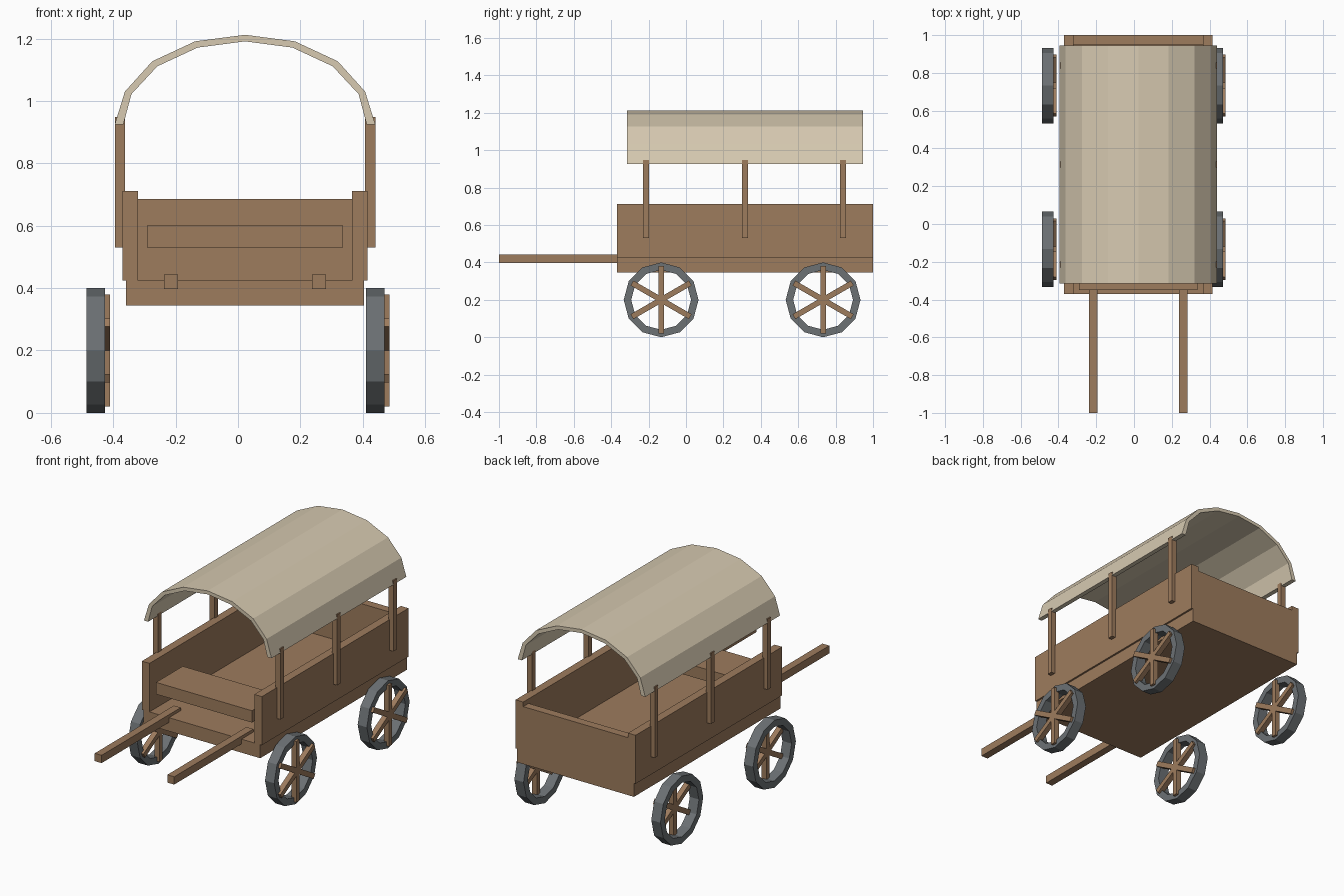
import bpy, bmesh, math
from mathutils import Matrix

if "Cube" in bpy.data.objects:
    bpy.data.objects.remove(bpy.data.objects["Cube"], do_unlink=True)

CX = 0.0225  # centre line of the wagon body


def material(name, rgb):
    m = bpy.data.materials.new(name)
    m.use_nodes = True
    color = (*rgb, 1)
    m.diffuse_color = color
    m.node_tree.nodes["Principled BSDF"].inputs["Base Color"].default_value = color
    return m


wood = material("brown_wood", (0.34, 0.2, 0.11))
iron = material("grey_iron", (0.15, 0.165, 0.175))
canvas = material("cream_canvas", (0.68, 0.59, 0.44))


def finish(name, bm, mat):
    bmesh.ops.recalc_face_normals(bm, faces=bm.faces)
    mesh = bpy.data.meshes.new(name)
    bm.to_mesh(mesh)
    bm.free()
    mesh.materials.append(mat)
    ob = bpy.data.objects.new(name, mesh)
    bpy.context.collection.objects.link(ob)
    return ob


def add_box(bm, x, y, z, turn=Matrix()):
    size = [b - a for a, b in (x, y, z)]
    mid = [(a + b) / 2 for a, b in (x, y, z)]
    bmesh.ops.create_cube(bm, size=1, matrix=turn @ Matrix.Translation(mid) @ Matrix.Diagonal((*size, 1)))


def box(name, x, y, z):
    bm = bmesh.new()
    add_box(bm, x, y, z)
    return finish(name, bm, wood)


# Wagon bed
box("floor", (CX - 0.382, CX + 0.382), (-0.37, 1), (0.345, 0.425))
box("tailboard", (CX - 0.343, CX + 0.343), (0.95, 1), (0.425, 0.685))
box("seat", (CX - 0.314, CX + 0.314), (-0.35, -0.1), (0.53, 0.6))

# Mirrored side parts
for side, s in (("right", -1), ("left", 1)):
    def span(a, b):
        return tuple(sorted((CX + s * a, CX + s * b)))
    box(side + "_wall", span(0.343, 0.393), (-0.37, 1), (0.425, 0.712))
    box(side + "_shaft", span(0.215, 0.26), (-1, -0.26), (0.397, 0.443))
    for place, y in (("front", -0.215), ("middle", 0.315), ("rear", 0.84)):
        box(f"{side}_{place}_post", span(0.385, 0.4175), (y - 0.016, y + 0.016), (0.53, 0.948))


# Wheels: twelve-sided rim with three crossing spoke bars
def wheel(label, x, y):
    centre = Matrix.Translation((x, y, 0.2))
    bm = bmesh.new()
    rings = []
    for i in range(12):
        a = math.tau * i / 12
        rings.append([bm.verts.new(centre @ Matrix.Rotation(a, 4, "X") @ Matrix.Translation((dx, 0, r)).translation)
                      for dx, r in ((-0.03, 0.2), (0.03, 0.2), (0.03, 0.16), (-0.03, 0.16))])
    for i in range(12):
        a, b = rings[i], rings[(i + 1) % 12]
        for k in range(4):
            n = (k + 1) % 4
            bm.faces.new((a[k], a[n], b[n], b[k]))
    finish(label + "_wheel_rim", bm, iron)
    bm = bmesh.new()
    for i in range(3):
        turn = centre @ Matrix.Rotation(math.pi * i / 3, 4, "X")
        add_box(bm, (0.013, 0.045), (-0.015, 0.015), (-0.18, 0.18), turn)
    finish(label + "_wheel_spokes", bm, wood)


for side, x in (("right", -0.456), ("left", 0.44)):
    for place, y in (("front", -0.133), ("rear", 0.733)):
        wheel(f"{side}_{place}", x, y)

# Arched canvas cover: half profile mirrored, then extruded along the bed
outer = [(0.4175, 0.925), (0.385, 1.03), (0.2975, 1.127), (0.16, 1.191), (0, 1.212)]
inner = [(0.39, 0.925), (0.364, 1.022), (0.281, 1.111), (0.152, 1.171), (0, 1.191)]


def full(half):
    return [(-x, z) for x, z in half] + [p for p in reversed(half[:-1])]


bm = bmesh.new()
strips = [[bm.verts.new((CX + x, -0.315, z)) for x, z in full(h)] for h in (outer, inner)]
ends = [bm.faces.new((strips[0][i], strips[0][i + 1], strips[1][i + 1], strips[1][i]))
        for i in range(len(strips[0]) - 1)]
res = bmesh.ops.extrude_face_region(bm, geom=ends, use_keep_orig=True)
moved = [v for v in res["geom"] if isinstance(v, bmesh.types.BMVert)]
bmesh.ops.translate(bm, verts=moved, vec=(0, 1.26, 0))
finish("canopy", bm, canvas)
